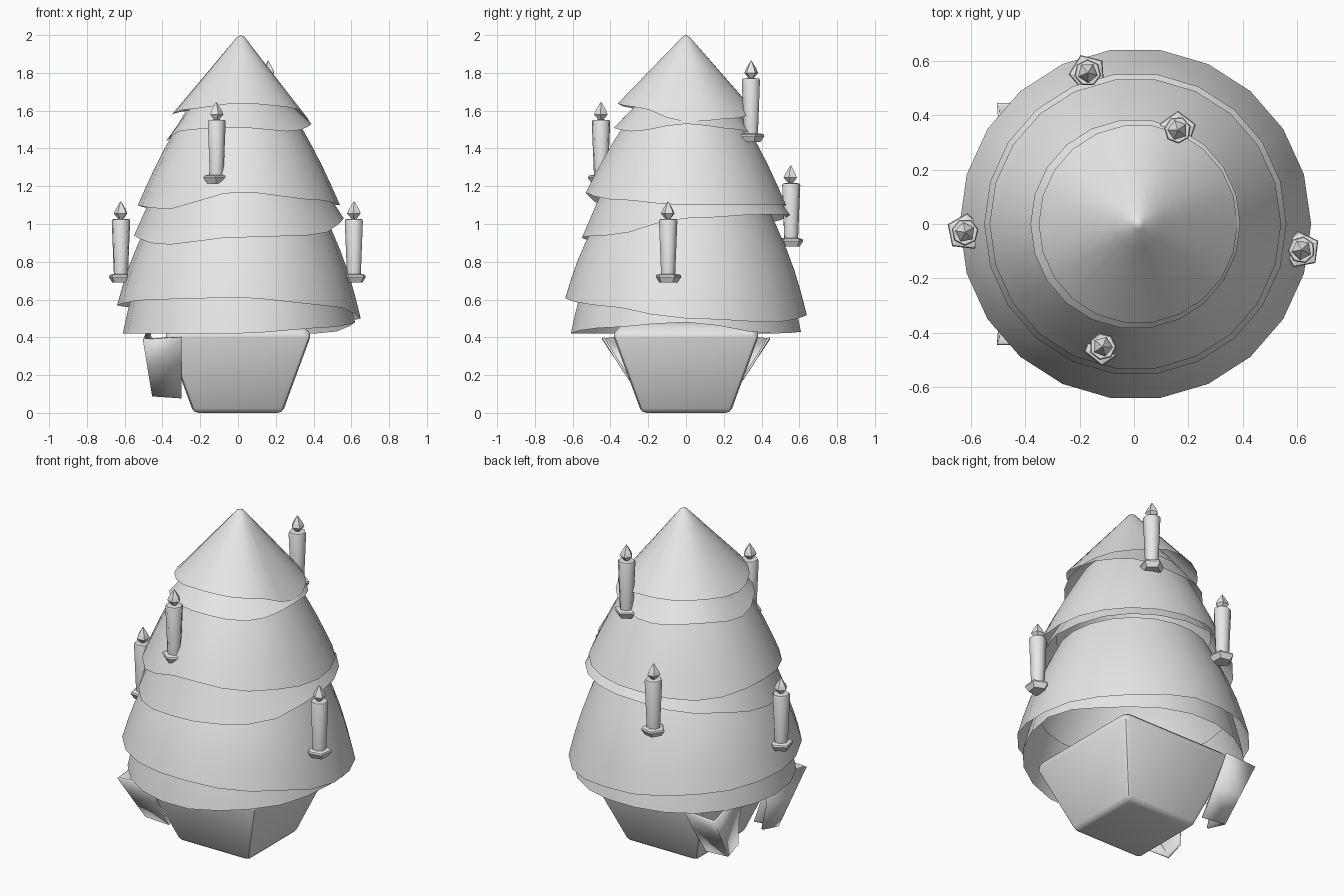
import bpy, bmesh, math
from mathutils import Vector

if "Cube" in bpy.data.objects:
    bpy.data.objects.remove(bpy.data.objects["Cube"])

grey = bpy.data.materials.new("plain_grey")
grey.diffuse_color = (0.8, 0.8, 0.8, 1)
grey.use_nodes = True
grey.node_tree.nodes["Principled BSDF"].inputs["Base Color"].default_value = grey.diffuse_color


def finish(name, bm, angle=None):
    """Turn a bmesh into a named object, optionally smooth by angle."""
    bmesh.ops.recalc_face_normals(bm, faces=bm.faces)
    me = bpy.data.meshes.new(name)
    bm.to_mesh(me)
    bm.free()
    me.materials.append(grey)
    ob = bpy.data.objects.new(name, me)
    bpy.context.collection.objects.link(ob)
    if angle:
        bpy.ops.object.select_all(action='DESELECT')
        ob.select_set(True)
        bpy.context.view_layer.objects.active = ob
        bpy.ops.object.shade_smooth_by_angle(angle=math.radians(angle))
    return ob


def bridge(bm, rings):
    for a, b in zip(rings, rings[1:]):
        n = len(a)
        for i in range(n):
            j = (i + 1) % n
            bm.faces.new((a[i], a[j], b[j], b[i]))


def rim_height(heights, a):
    """Smooth wavy rim through 8 heights, starting right and turning to the back."""
    t = a / math.tau * 8
    i = int(t) % 8
    f = t - int(t)
    f = f * f * (3 - 2 * f)
    return heights[i] * (1 - f) + heights[(i + 1) % 8] * f


def skirt(name, r_top, z_top, r_rim, bulge, heights, cx=0.005, sides=22, rows=5):
    bm = bmesh.new()
    rings = []
    for k in range(rows + 1):
        t = k / rows
        r = r_top + (r_rim - r_top) * t + bulge * math.sin(math.pi * t)
        ring = []
        for i in range(sides):
            a = math.tau * i / sides
            z = z_top + (rim_height(heights, a) - z_top) * t
            ring.append(bm.verts.new((cx + r * math.cos(a), r * math.sin(a), z)))
        rings.append(ring)
    bridge(bm, rings)
    if r_top < 0.05:
        # rounded tip
        tip = bm.verts.new((cx, 0, 2.0))
        for i in range(sides):
            bm.faces.new((tip, rings[0][(i + 1) % sides], rings[0][i]))
    return finish(name, bm, 60)


# Foliage tiers, top to bottom
skirt("top_tier_upper", 0.02, 1.99, 0.365, 0.0,
      (1.54, 1.56, 1.60, 1.60, 1.58, 1.61, 1.64, 1.62), cx=0.015)
skirt("top_tier_lower", 0.20, 1.70, 0.385, 0.0,
      (1.53, 1.50, 1.45, 1.47, 1.44, 1.50, 1.51, 1.49))
skirt("middle_tier_upper", 0.28, 1.60, 0.535, 0.012,
      (1.10, 1.10, 1.10, 1.07, 1.10, 1.08, 1.17, 1.13))
skirt("middle_tier_lower", 0.43, 1.22, 0.555, 0.0,
      (1.03, 1.05, 1.05, 1.00, 0.94, 0.89, 0.93, 0.94))
skirt("bottom_tier_upper", 0.43, 1.10, 0.645, 0.022,
      (0.50, 0.48, 0.52, 0.55, 0.57, 0.60, 0.61, 0.57))
skirt("bottom_tier_lower", 0.53, 0.75, 0.615, 0.005,
      (0.48, 0.42, 0.43, 0.42, 0.42, 0.42, 0.42, 0.45))

# Square tapered pot with softened edges
bm = bmesh.new()
rings = []
for h, z in ((0.235, 0.0), (0.39, 0.42), (0.32, 0.48)):
    rings.append([bm.verts.new((x * h, y * h, z))
                  for x, y in ((-1, -1), (1, -1), (1, 1), (-1, 1))])
bridge(bm, rings)
bm.faces.new(rings[0][::-1])
bm.faces.new(rings[-1])
bmesh.ops.bevel(bm, geom=bm.edges[:], offset=0.025, segments=2, affect='EDGES', profile=0.5)
finish("pot", bm, 40)

# Folded leaves hanging at the left side of the pot, mirrored front to back
for side, name in ((-1, "front_leaf"), (1, "back_leaf")):
    bm = bmesh.new()
    top = [(-0.30, 0.44, 0.40), (-0.50, 0.44, 0.39), (-0.47, 0.12, 0.45)]
    mid = [(-0.30, 0.34, 0.24), (-0.475, 0.34, 0.24), (-0.45, 0.14, 0.26)]
    low = [(-0.30, 0.23, 0.08), (-0.45, 0.24, 0.09), (-0.43, 0.12, 0.11)]
    rows = [[bm.verts.new((x, side * y, z)) for x, y, z in row] for row in (top, mid, low)]
    for a, b in zip(rows, rows[1:]):
        for i in range(2):
            bm.faces.new((a[i], a[i + 1], b[i + 1], b[i]))
    ob = finish(name, bm, 30)
    mod = ob.modifiers.new("thickness", 'SOLIDIFY')
    mod.thickness = 0.012
    mod.offset = 0


def lathe(name, centre, profile, sides, turn, angle=None):
    bm = bmesh.new()
    c = Vector(centre)
    rings = []
    for r, z in profile:
        rings.append([bm.verts.new(c + Vector((r * math.cos(turn + math.tau * i / sides),
                                               r * math.sin(turn + math.tau * i / sides), z)))
                      for i in range(sides)])
    bridge(bm, rings)
    bm.faces.new(rings[0][::-1])
    bm.faces.new(rings[-1])
    return finish(name, bm, angle)


# Candles: pentagonal holder, tapered wax body, pointed flame
candles = [("left", -0.62, -0.03, 0.69, 0.2), ("right", 0.615, -0.095, 0.69, 0.5),
           ("front", -0.115, -0.45, 1.215, 0.9), ("upper_back", 0.16, 0.345, 1.435, 0.3),
           ("lower_back", -0.17, 0.555, 0.88, 0.7)]
for name, x, y, z, turn in candles:
    c = (x, y, z)
    lathe(name + "_candle_holder", c, [(0.05, 0), (0.07, 0.03), (0.066, 0.04), (0.045, 0.045)], 5, turn)
    lathe(name + "_candle_wax", c, [(0.038, 0.035), (0.05, 0.325), (0.046, 0.335), (0.02, 0.337)],
          7, turn, 60)
    lathe(name + "_candle_flame", c, [(0.012, 0.335), (0.038, 0.365), (0.03, 0.385), (0.002, 0.43)],
          5, turn + 0.3)
